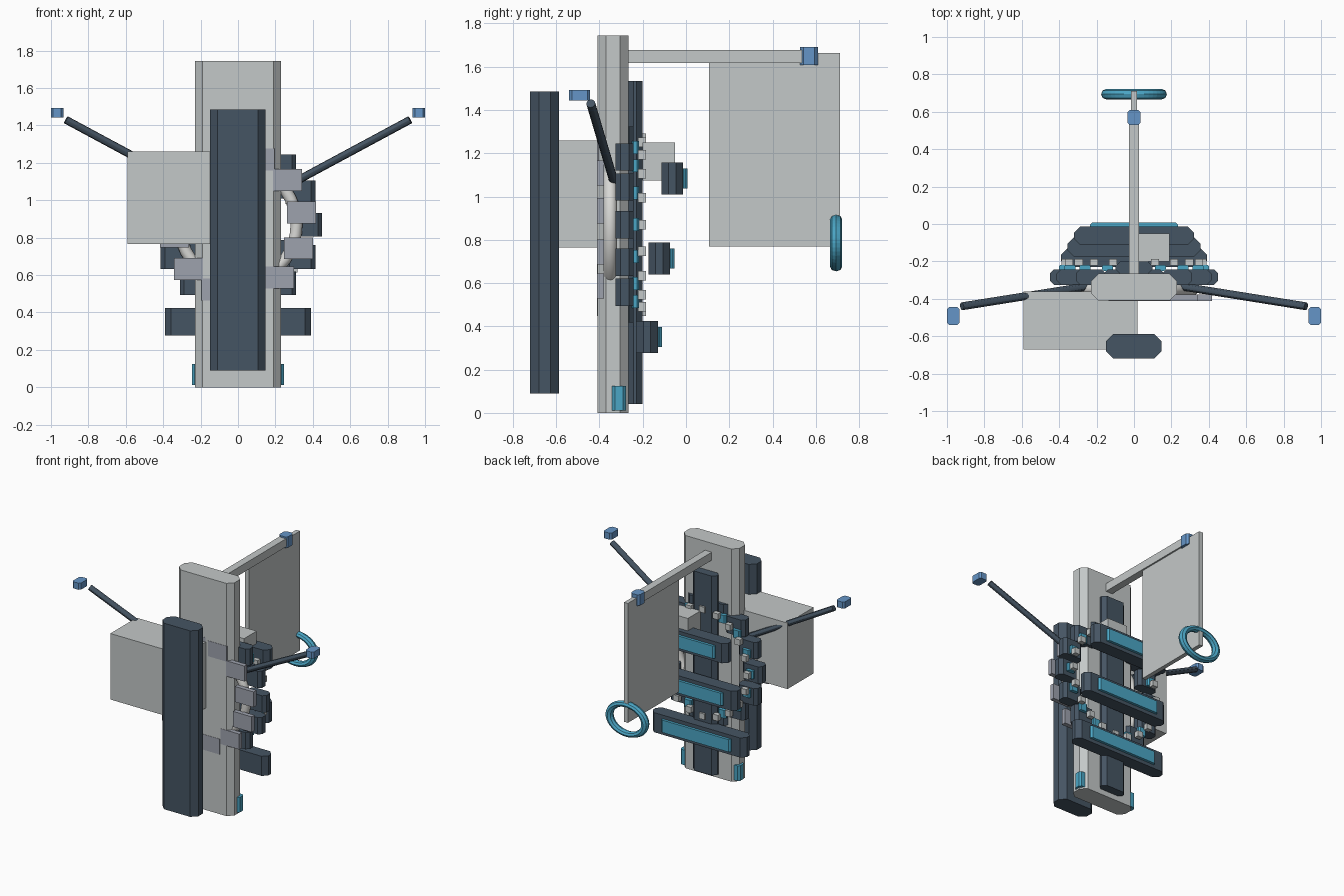
import bpy
import bmesh
from math import cos, sin, tau
from mathutils import Vector

if "Cube" in bpy.data.objects:
    bpy.data.objects.remove(bpy.data.objects["Cube"])


def make_material(name, rgb):
    mat = bpy.data.materials.new(name)
    mat.use_nodes = True
    mat.diffuse_color = (*rgb, 1)
    mat.node_tree.nodes["Principled BSDF"].inputs["Base Color"].default_value = (*rgb, 1)
    return mat


LIGHT = make_material("light grey", (0.55, 0.58, 0.58))
DARK = make_material("dark slate", (0.06, 0.09, 0.125))
TEAL = make_material("teal", (0.07, 0.38, 0.56))
BLUE = make_material("blue", (0.13, 0.30, 0.57))
STEEL = make_material("steel grey", (0.34, 0.36, 0.42))
PALE = make_material("pale white", (0.68, 0.68, 0.66))


def add_object(name, bm, mat):
    mesh = bpy.data.meshes.new(name)
    bm.to_mesh(mesh)
    bm.free()
    mesh.materials.append(mat)
    obj = bpy.data.objects.new(name, mesh)
    bpy.context.collection.objects.link(obj)
    return obj


def box(name, mat, x, y, z, chamfer=0):
    """Box from (min, max) ranges; chamfer cuts the upright edges."""
    bm = bmesh.new()
    bmesh.ops.create_cube(bm, size=1)
    for v in bm.verts:
        v.co = Vector([(lo + hi) / 2 + c * (hi - lo) for c, (lo, hi) in zip(v.co, (x, y, z))])
    if chamfer:
        upright = [e for e in bm.edges if abs(e.verts[0].co.z - e.verts[1].co.z) > 1e-4]
        bmesh.ops.bevel(bm, geom=upright, offset=chamfer, segments=1, affect='EDGES')
    return add_object(name, bm, mat)


def box_ring(name, mat, count, start, radii, half, y, chamfer=0):
    """Upright boxes spaced around an ellipse in the xz plane."""
    for i in range(count):
        a = start + tau * i / count
        cx, cz = radii[0] * cos(a), RING_Z + radii[1] * sin(a)
        box(f"{name}_{i + 1}", mat, (cx - half[0], cx + half[0]), y,
            (cz - half[1], cz + half[1]), chamfer)


def torus(name, mat, centre, major, minor, sides, squash=1, smooth=False):
    """Ring whose axis runs along y."""
    bpy.ops.mesh.primitive_torus_add(major_radius=major, minor_radius=minor,
                                     major_segments=40, minor_segments=sides,
                                     location=centre, rotation=(tau / 4, 0, 0))
    obj = bpy.context.object
    obj.name = name
    obj.scale.y = squash
    obj.data.materials.append(mat)
    if smooth:
        bpy.ops.object.shade_smooth()


def rod(name, mat, start, end, radius):
    start, end = Vector(start), Vector(end)
    bpy.ops.mesh.primitive_cylinder_add(vertices=12, radius=radius, depth=(end - start).length,
                                        location=(start + end) / 2)
    obj = bpy.context.object
    obj.name = name
    obj.rotation_euler = (end - start).to_track_quat('Z', 'Y').to_euler()
    obj.data.materials.append(mat)
    bpy.ops.object.shade_smooth_by_angle()


RING_Z = 0.87

# Central body and long slabs
box("main_column", LIGHT, (-0.23, 0.23), (-0.41, -0.265), (0, 1.745), 0.04)
box("front_slab", DARK, (-0.15, 0.147), (-0.72, -0.587), (0.09, 1.485), 0.04)
box("back_strip", DARK, (-0.1, 0.1), (-0.27, -0.2), (0.04, 1.535), 0.028)

# Side and back boxes
box("side_module", LIGHT, (-0.59, 0.02), (-0.67, -0.36), (0.765, 1.26))
box("back_module", LIGHT, (0.02, 0.19), (-0.2, -0.05), (1.075, 1.25))

# Cross bars with inlaid panels
for i, (half, back, low) in enumerate(((0.32, -0.013, 1.01), (0.355, -0.073, 0.64),
                                       (0.39, -0.13, 0.277))):
    box(f"cross_bar_{i + 1}", DARK, (-half, half), (back - 0.1, back), (low, low + 0.147), 0.033)
    inner = half * 0.735
    box(f"bar_panel_{i + 1}", TEAL, (-inner, inner), (back - 0.01, back + 0.02),
        (low + 0.027, low + 0.12), 0.012)

# Rings of blocks around the column
box_ring("front_plate", STEEL, 12, tau / 36, (0.345, 0.37), (0.077, 0.058), (-0.412, -0.378))
box_ring("ring_block", DARK, 14, 0, (0.37, 0.40), (0.08, 0.063), (-0.325, -0.242), 0.022)
box_ring("ring_light", TEAL, 16, 0, (0.37, 0.385), (0.03, 0.03), (-0.25, -0.218), 0.008)
box_ring("ring_stud", LIGHT, 20, 0, (0.365, 0.40), (0.022, 0.022), (-0.222, -0.186))
torus("support_hoop", PALE, (0, -0.35, RING_Z), 0.313, 0.032, 16, smooth=True)

# Mirrored arms and feet
for side, s in (("left", 1), ("right", -1)):
    rod(f"{side}_arm", DARK, (s * 0.26, -0.335, 1.075), (s * 0.92, -0.44, 1.43), 0.021)
    box(f"{side}_arm_tip", BLUE, sorted((s * 0.933, s)), (-0.54, -0.443), (1.443, 1.492), 0.012)
    box(f"{side}_foot_light", TEAL, sorted((s * 0.19, s * 0.247)), (-0.343, -0.278),
        (0.012, 0.125), 0.014)

# Rear boom, hanging panel and hoop
box("rear_boom", LIGHT, (-0.028, 0.028), (-0.3, 0.56), (1.617, 1.678))
box("boom_tip", BLUE, (-0.036, 0.036), (0.528, 0.61), (1.608, 1.69), 0.015)
box("hanging_panel", LIGHT, (-0.016, 0.016), (0.107, 0.712), (0.768, 1.663))
torus("rear_hoop", TEAL, (0, 0.694, 0.785), 0.148, 0.028, 8, squash=0.743)
